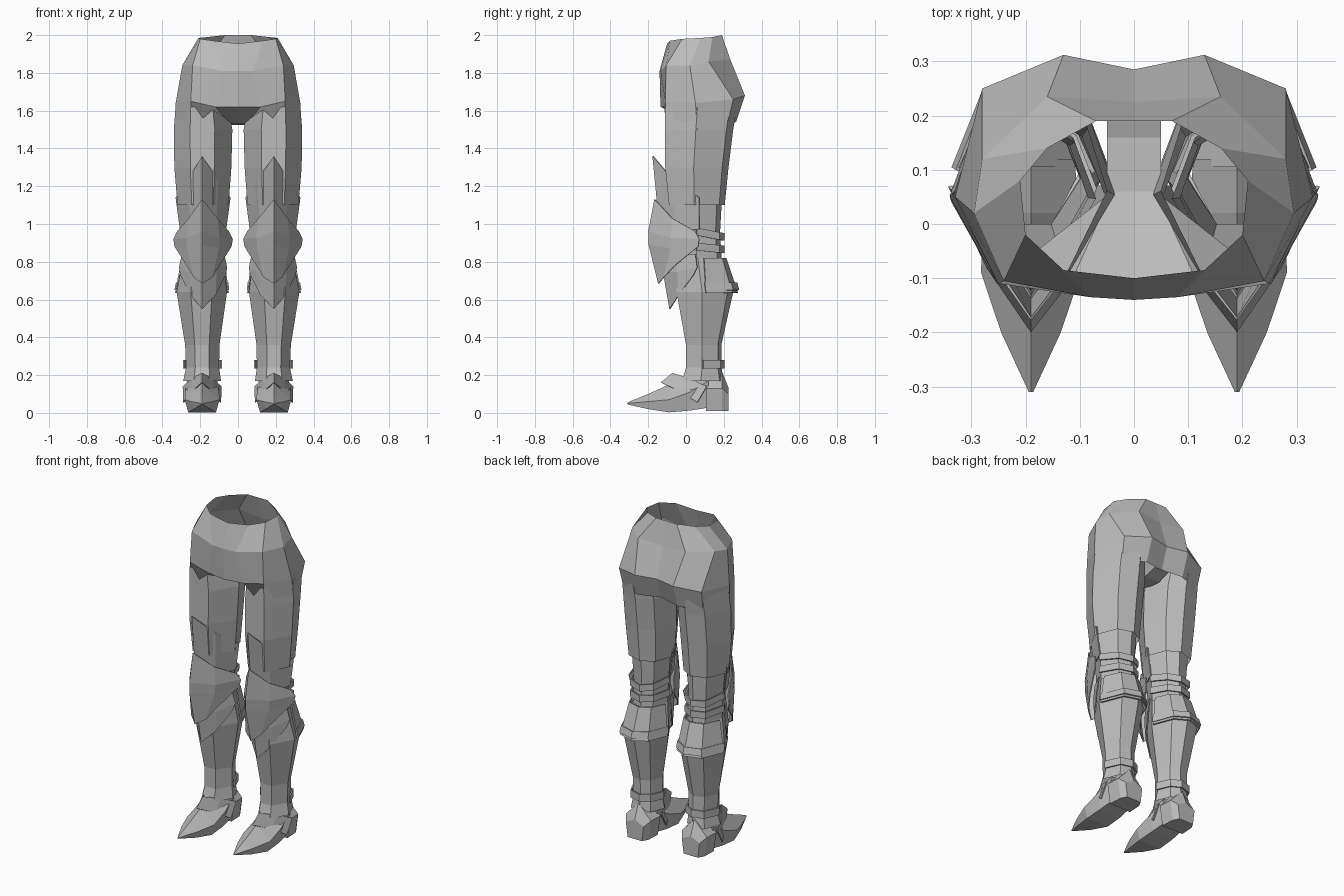
import bpy
import bmesh

default_cube = bpy.data.objects.get("Cube")
if default_cube:
    bpy.data.objects.remove(default_cube, do_unlink=True)

steel = bpy.data.materials.new("plain_grey")
steel.use_nodes = True
GREY = (0.5, 0.5, 0.5, 1.0)
steel.diffuse_color = GREY
steel.node_tree.nodes["Principled BSDF"].inputs["Base Color"].default_value = GREY

LEG_CENTRE = 0.19
# Cross-section of a leg inside a unit box, walked round from the inner side
# by way of the back to the outer side, and then across the front.
BACK = [(0, .45), (.17, .85), (.45, 1), (.8, .9), (1, .45)]
FRONT = [(.72, 0), (.3, 0)]


def loft(name, rings, closed=True, caps=False, thickness=0.0, merge=0.0):
    """Skin a list of equal-length point rings and mirror the result in x."""
    bm = bmesh.new()
    rows = [[bm.verts.new(point) for point in ring] for ring in rings]
    count = len(rows[0])
    for upper, lower in zip(rows, rows[1:]):
        for i in range(count if closed else count - 1):
            j = (i + 1) % count
            bm.faces.new((upper[i], upper[j], lower[j], lower[i]))
    if caps:
        bm.faces.new(rows[0])
        bm.faces.new(rows[-1])
    bmesh.ops.remove_doubles(bm, verts=bm.verts, dist=0.0005)
    bmesh.ops.recalc_face_normals(bm, faces=bm.faces)
    mesh = bpy.data.meshes.new(name)
    bm.to_mesh(mesh)
    bm.free()
    mesh.materials.append(steel)
    obj = bpy.data.objects.new(name, mesh)
    bpy.context.collection.objects.link(obj)
    if thickness:
        solid = obj.modifiers.new("thickness", "SOLIDIFY")
        solid.thickness = thickness
        solid.offset = 0
    mirror = obj.modifiers.new("other_side", "MIRROR")
    mirror.use_mirror_merge = merge > 0
    mirror.merge_threshold = merge
    return obj


def section(box, outline):
    """Place a unit outline in a box given as height, x range, y range."""
    z, x0, x1, y0, y1 = box
    return [(x0 + (x1 - x0) * u, y0 + (y1 - y0) * v, z) for u, v in outline]


def leg_part(name, boxes):
    return loft(name, [section(box, BACK + FRONT) for box in boxes])


def band(name, boxes, tilt=0.0, thickness=0.008):
    """Open strap round the back of a leg, dropping towards the rear."""
    rings = []
    for box in boxes:
        ring = section(box, BACK)
        rings.append([(x, y, z - tilt * (y - ring[0][1])) for x, y, z in ring])
    return loft(name, rings, closed=False, thickness=thickness)


def ridged_plate(name, rows, sag=0.015, centre=0.185):
    """Pointed plate: half width, edge y and z, ridge y and z for each row."""
    rings = []
    for width, ye, ze, yr, zr in rows:
        my, mz = (ye + yr) / 2 - sag, (ze + zr) / 2 - sag
        rings.append([(centre - width, ye, ze), (centre - width * .55, my, mz),
                      (LEG_CENTRE, yr, zr),
                      (centre + width * .55, my, mz), (centre + width, ye, ze)])
    return loft(name, rings, closed=False, thickness=0.006)


# Hips: half rings from front centre round the side to back centre
waist = [(0, -.1, 1.955), (.13, -.085, 1.97), (.2, -.02, 1.98), (.21, .08, 1.985),
         (.16, .14, 1.99), (.07, .19, 2), (0, .19, 2)]
belly = [(0, -.14, 1.81), (.08, -.135, 1.81), (.24, -.105, 1.84), (.295, .02, 1.84),
         (.28, .12, 1.86), (.16, .235, 1.87), (0, .225, 1.86)]
seat = [(0, -.135, 1.62), (.12, -.115, 1.62), (.25, -.11, 1.65), (.33, .05, 1.64),
        (.28, .25, 1.66), (.13, .312, 1.68), (0, .285, 1.68)]
crotch = [(0, .06, 1.53), (.04, .06, 1.53), (.25, -.105, 1.5), (.338, .06, 1.5),
          (.27, .22, 1.53), (.13, .265, 1.54), (0, .24, 1.55)]
loft("hips", [waist, belly, seat, crotch], closed=False, merge=0.001)
loft("crotch_strip", [[(0, y, z), (.05, y, z)] for y, z in ((.06, 1.53), (.16, 1.525), (.24, 1.55))],
     closed=False, merge=0.001)

# Legs, each box: height, inner x, outer x, front y, back y
leg_part("thigh", [(1.62, .05, .33, -.11, .27), (1.5, .03, .34, -.11, .25),
                   (1.3, .035, .337, -.11, .225), (1.1, .05, .32, -.09, .205)])
leg_part("knee", [(1.13, .07, .3, -.07, .19), (.95, .085, .285, -.06, .18),
                  (.8, .085, .285, -.05, .19)])
leg_part("greave", [(.82, .08, .29, -.05, .2), (.64, .058, .325, -.05, .25),
                    (.36, .098, .28, 0, .187), (.24, .1, .275, 0, .188),
                    (.17, .09, .29, -.02, .2)])

# Straps and calf guard
band("calf_guard", [(.82, .075, .295, 0, .21), (.635, .052, .33, -.03, .272)])
band("calf_strap", [(.69, .055, .325, -.04, .267), (.65, .05, .333, -.04, .278)])
for label, height, tilt in (("upper", .98, .2), ("lower", .9, .1)):
    band(label + "_knee_strap", [(height, .07, .3, -.06, .2),
                                 (height - .04, .07, .3, -.06, .2)], tilt)
band("ankle_strap", [(.28, .088, .287, 0, .2), (.235, .088, .287, 0, .2)])

# Overlapping knee armour
ridged_plate("thigh_plate", [(.143, .07, 1.14, -.175, 1.36), (.12, .07, .97, -.14, 1.0)])
ridged_plate("knee_cap", [(.135, .05, .96, -.165, 1.13), (.155, .07, .92, -.197, .96),
                          (.148, .065, .88, -.195, .89), (.085, -.06, .78, -.145, .685)])
ridged_plate("shin_plate", [(.11, .05, .84, -.11, .86), (.125, .06, .77, -.12, .75),
                            (.118, .04, .73, -.085, .55)])


def shoe_section(y, width, bottom, shoulder, top):
    """Five-sided slice of a shoe with a ridge along the top."""
    c = LEG_CENTRE
    return [(c - width * .8, y, bottom), (c + width * .8, y, bottom),
            (c + width, y, shoulder), (c, y, top), (c - width, y, shoulder)]


# Pointed shoe and block heel
loft("shoe", [shoe_section(*row) for row in (
    (-.31, .004, .045, .05, .055), (-.2, .055, .02, .06, .1),
    (-.09, .092, .003, .07, .15), (.02, .09, .012, .11, .2),
    (.12, .08, .028, .17, .2))], caps=True)
loft("heel", [shoe_section(*row) for row in (
    (.105, .09, .01, .13, .24), (.19, .085, .01, .13, .22),
    (.226, .06, .01, .1, .13))], caps=True)

# Instep flap draped over the shoe
ridged_plate("instep_flap", [(.098, .06, .055, -.13, .16), (.1, .11, .14, -.07, .21)],
             sag=-.005, centre=LEG_CENTRE)
